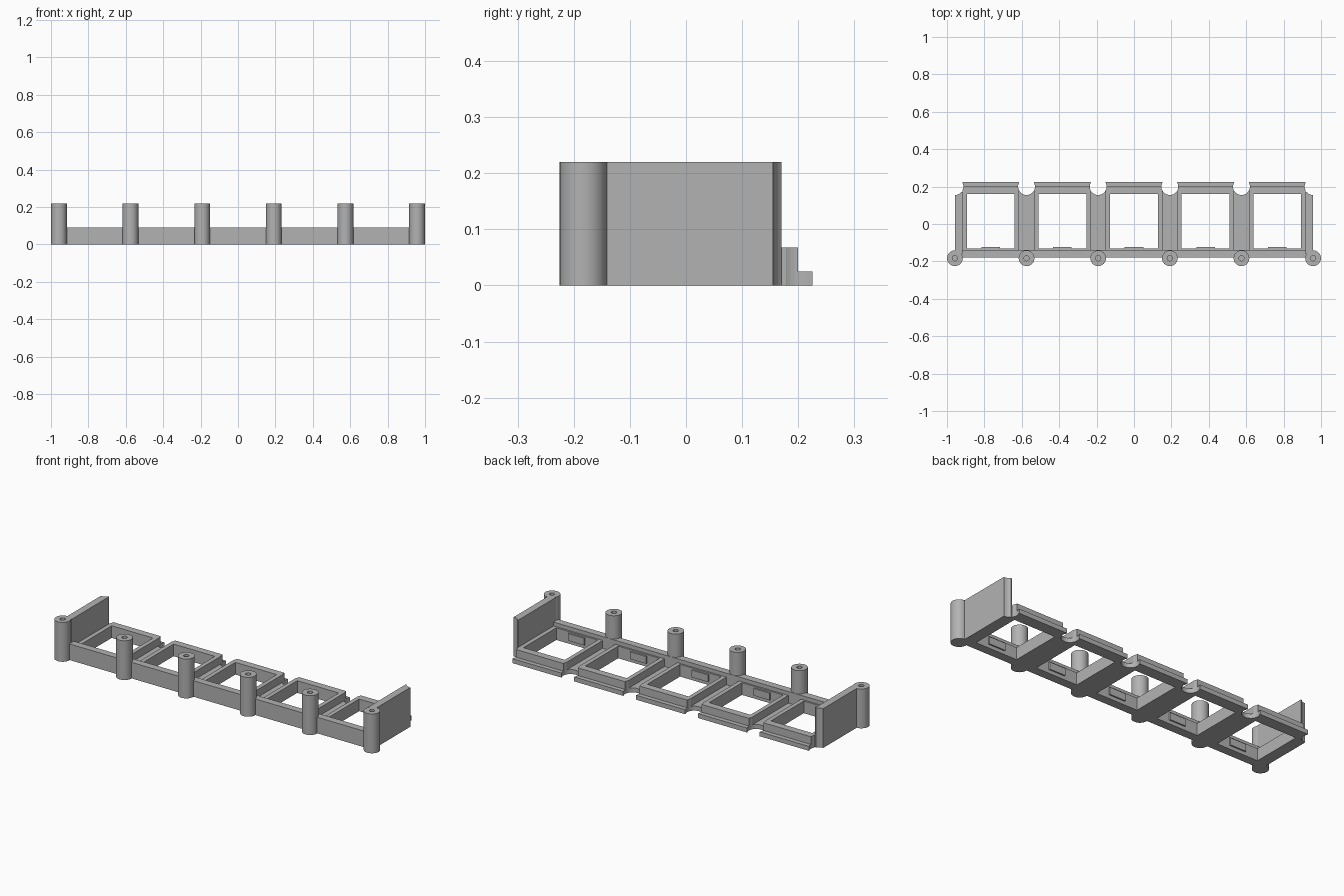
import bpy, bmesh, math

if "Cube" in bpy.data.objects:
    bpy.data.objects.remove(bpy.data.objects["Cube"])

PITCH = 0.383
POSTS = [(i - 2.5) * PITCH for i in range(6)]
CELLS = [(i - 2) * PITCH for i in range(5)]
POST_Y, NOTCH_Y = -0.183, 0.2
HALF_OUT, HALF_IN = 0.152, 0.128

grey = bpy.data.materials.new("plain grey")
grey.diffuse_color = (0.45, 0.45, 0.45, 1)
grey.use_nodes = True
grey.node_tree.nodes["Principled BSDF"].inputs["Base Color"].default_value = grey.diffuse_color


def make(name, bm):
    bmesh.ops.recalc_face_normals(bm, faces=bm.faces)
    me = bpy.data.meshes.new(name)
    bm.to_mesh(me)
    bm.free()
    ob = bpy.data.objects.new(name, me)
    bpy.context.collection.objects.link(ob)
    me.materials.append(grey)
    return ob


def prism(bm, pts, z0, z1):
    """Extrude a flat outline between two heights."""
    face = bm.faces.new([bm.verts.new((x, y, z0)) for x, y in pts])
    up = bmesh.ops.extrude_face_region(bm, geom=[face])["geom"]
    bmesh.ops.translate(bm, vec=(0, 0, z1 - z0),
                        verts=[v for v in up if isinstance(v, bmesh.types.BMVert)])


def box(name, x0, x1, y0, y1, z0, z1):
    bm = bmesh.new()
    prism(bm, [(x0, y0), (x1, y0), (x1, y1), (x0, y1)], z0, z1)
    return make(name, bm)


def circle(x, y, r, n):
    return [(x + r * math.cos(2 * math.pi * i / n),
             y + r * math.sin(2 * math.pi * i / n)) for i in range(n)]


def cylinder(name, x, y, r, z0, z1, n=40):
    bm = bmesh.new()
    prism(bm, circle(x, y, r, n), z0, z1)
    return make(name, bm)


def cut(ob, cutter):
    mod = ob.modifiers.new("cut", 'BOOLEAN')
    mod.operation, mod.solver, mod.object = 'DIFFERENCE', 'EXACT', cutter
    cutter.hide_render = True
    cutter.hide_viewport = True


def smooth(ob):
    bpy.ops.object.select_all(action='DESELECT')
    ob.select_set(True)
    bpy.context.view_layer.objects.active = ob
    bpy.ops.object.shade_smooth_by_angle(angle=math.radians(30))


# round clearances along the back edge
notches = [cylinder("notch_cutter", x, NOTCH_Y, 0.045, -0.1, 0.4) for x in POSTS]

# screw posts with a blind hole in the top
for x in POSTS:
    post = cylinder("post", x, POST_Y, 0.042, 0, 0.22)
    cut(post, cylinder("hole_cutter", x, POST_Y, 0.014, 0.1, 0.3, 20))
    smooth(post)

# long front wall
box("front_wall", POSTS[0], POSTS[-1], -0.18, -0.14, 0, 0.09)

for i, c in enumerate(CELLS):
    # raised frame around the opening
    frame = box("cell_frame", c - HALF_OUT, c + HALF_OUT, -0.14, 0.2, 0, 0.068)
    cut(frame, box("opening_cutter", c - HALF_IN, c + HALF_IN, -0.13, 0.16, -0.1, 0.3))
    # low lip behind the frame
    lip = box("back_lip", c - HALF_OUT, c + HALF_OUT, 0.2, 0.225, 0, 0.025)
    for ob in (frame, lip):
        cut(ob, notches[i])
        cut(ob, notches[i + 1])
    # small catch on the inside of the front wall
    box("catch", c - 0.05, c + 0.05, -0.13, -0.122, 0.02, 0.06)

# low floor between neighbouring cells
for i in range(1, 5):
    gap = PITCH / 2 - HALF_OUT
    floor = box("floor_strip", POSTS[i] - gap, POSTS[i] + gap, -0.14, 0.2, 0, 0.025)
    cut(floor, notches[i])

# tall end panels
for s, notch in ((-1, notches[0]), (1, notches[-1])):
    a, b = sorted((s * 0.958, s * (CELLS[-1] + HALF_OUT)))
    panel = box("end_panel", a, b, -0.16, 0.17, 0, 0.22)
    cut(panel, notch)
